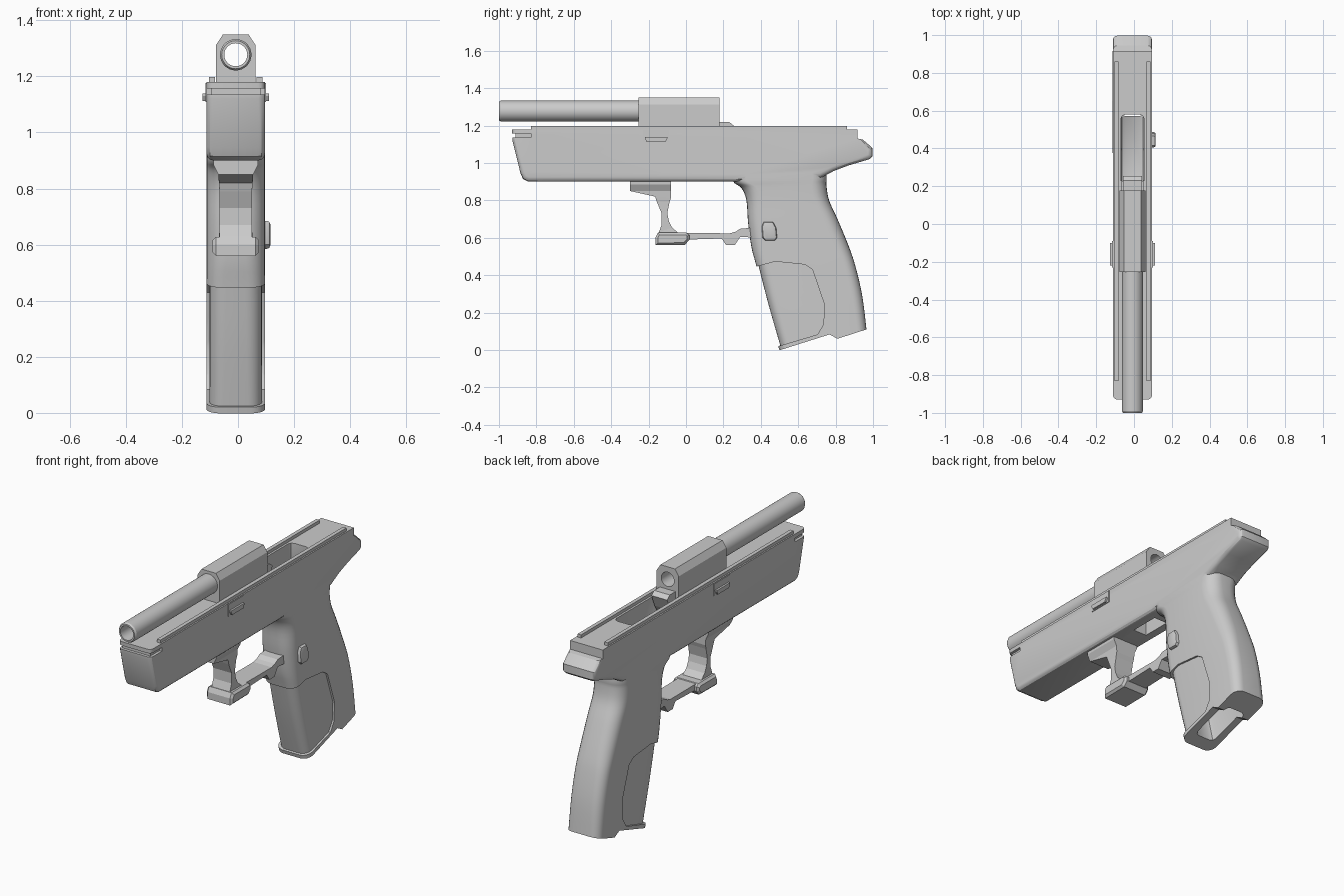
import bpy, bmesh, math
from mathutils import Vector

if "Cube" in bpy.data.objects:
    bpy.data.objects.remove(bpy.data.objects["Cube"])

CX = -0.008  # centre plane of the body


def make(name, verts, faces):
    me = bpy.data.meshes.new(name)
    bm = bmesh.new()
    vs = [bm.verts.new(v) for v in verts]
    for f in faces:
        bm.faces.new([vs[i] for i in f])
    bmesh.ops.recalc_face_normals(bm, faces=bm.faces)
    bm.to_mesh(me)
    bm.free()
    ob = bpy.data.objects.new(name, me)
    bpy.context.collection.objects.link(ob)
    return ob


def skin(name, rings):
    """Closed solid through equal-length rings, with end caps."""
    n = len(rings[0])
    verts = [p for r in rings for p in r]
    faces = [(k*n+i, k*n+(i+1) % n, (k+1)*n+(i+1) % n, (k+1)*n+i)
             for k in range(len(rings)-1) for i in range(n)]
    faces += [tuple(range(n)), tuple(range(len(verts)-n, len(verts)))]
    return make(name, verts, faces)


def prism(name, pts, x0, x1):
    """Side profile (y, z) extruded across x, relative to the centre plane."""
    return skin(name, [[(CX+x, y, z) for y, z in pts] for x in (x0, x1)])


def box(name, x0, x1, y0, y1, z0, z1):
    return prism(name, [(y0, z0), (y1, z0), (y1, z1), (y0, z1)], x0, x1)


def loft(name, sections, seg=4, sub=1):
    """Sections (front y, z, back y, z, half width, corner radius)."""
    s, out = sections, []
    for i in range(len(s)-1):
        a, b, c, d = s[max(i-1, 0)], s[i], s[i+1], s[min(i+2, len(s)-1)]
        for k in range(sub):
            t = k/sub
            out.append([q+.5*t*(r-p+t*(2*p-5*q+4*r-u+t*(3*(q-r)+u-p)))
                        for p, q, r, u in zip(a, b, c, d)] if sub > 1 else b)
    out.append(s[-1])
    rings = []
    for fy, fz, by, bz, w, r in out:
        mid = Vector((CX, (fy+by)/2, (fz+bz)/2))
        half = Vector((0, (by-fy)/2, (bz-fz)/2))
        h, d = half.length, half.normalized()
        ring = []
        for q, (sx, sy) in enumerate([(1, 1), (-1, 1), (-1, -1), (1, -1)]):
            for j in range(seg+1 if r else 1):
                an = math.pi/2*(q+j/seg)
                u = sy*(h-r)+r*math.sin(an)
                x = sx*(w-r)+r*math.cos(an)
                ring.append(mid+d*u+Vector((x, 0, 0)))
        rings.append(ring)
    return skin(name, rings)


def boolean(ob, other, op):
    m = ob.modifiers.new("b", 'BOOLEAN')
    m.operation, m.object, m.solver = op, other, 'EXACT'
    dg = bpy.context.evaluated_depsgraph_get()
    me = bpy.data.meshes.new_from_object(ob.evaluated_get(dg))
    ob.modifiers.clear()
    ob.data = me
    bpy.data.objects.remove(other)


def smooth(ob, deg=30):
    bpy.ops.object.select_all(action='DESELECT')
    ob.select_set(True)
    bpy.context.view_layer.objects.active = ob
    bpy.ops.object.shade_smooth_by_angle(angle=math.radians(deg))


def bevel(ob, offset, seg, test):
    bm = bmesh.new()
    bm.from_mesh(ob.data)
    bmesh.ops.bevel(bm, geom=[e for e in bm.edges if test(*[v.co for v in e.verts])],
                    offset=offset, segments=seg, profile=.5, affect='EDGES')
    bm.to_mesh(ob.data)
    bm.free()


# Frame: long receiver with the rear tang
body = prism("frame", [
    (-.93, 1.18), (-.928, 1.12), (-.885, .945), (-.872, .915), (-.845, .90),
    (.25, .90), (.72, .92), (.79, .957), (.87, .987), (.98, 1.02), (.997, 1.035),
    (.997, 1.08), (.945, 1.125), (.917, 1.13), (.917, 1.18)], -.104, .104)
bevel(body, .024, 3, lambda a, b: abs(a.x-b.x) < 1e-5
      and not (a.z > 1.17 and b.z > 1.17)
      and not ((a.y+b.y)/2 > .9 and (a.z+b.z)/2 > 1.12))

# Grip: rounded loft blended into the frame
grip = [(.28, 1.10, .72, 1.10, .1025, .05), (.25, .99, .745, 1.0, .1035, .07),
        (.25, .905, .752, .92, .1043, .075), (.297, .865, .751, .88, .1045, .08),
        (.323, .80, .765, .80, .1045, .08), (.332, .68, .81, .70, .1045, .075),
        (.35, .55, .872, .55, .1045, .07), (.376, .45, .908, .44, .1045, .06),
        (.43, .24, .944, .28, .1045, .055), (.505, -.02, .968, .08, .1045, .05)]
boolean(body, loft("grip", grip, 6, 4), 'UNION')

# Recessed grip panel: cut through, then refill with a slimmer core
boolean(body, prism("panel_cut", [
    (.30, .44), (.38, .447), (.478, .473), (.634, .457), (.676, .43), (.74, .243),
    (.735, .136), (.703, .083), (.505, .024), (.30, -.04)], -.2, .2), 'DIFFERENCE')
core = [(f+.012, fz, b-.03, bz, w-.011, r) for f, fz, b, bz, w, r in grip[4:]]
boolean(body, loft("grip_core", core, 6, 4), 'UNION')

# Stepped grip base
boolean(body, prism("base_cut", [
    (.3, -.065), (.505, 0), (.767, .083), (.81, .06), (.965, .11), (1.2, .18),
    (1.2, -.3), (.3, -.3)], -.3, .3), 'DIFFERENCE')

# Magazine well, forward pocket, trigger opening
boolean(body, loft("well_cut", [
    (.20, 1.3, .58, 1.3, .062, .025), (.22, 1.0, .58, 1.0, .062, .025),
    (.38, .8, .68, .8, .062, .025), (.60, -.1, .86, -.03, .062, .025)], 2), 'DIFFERENCE')
boolean(body, box("pocket_cut", -.058, .058, -.02, .32, 1.0, 1.3), 'DIFFERENCE')
boolean(body, box("trigger_cut", -.042, .042, .04, .21, .8, 1.05), 'DIFFERENCE')

# Nose groove around the front end
for x0, x1, y1 in ((-.2, -.088, -.83), (.088, .2, -.83), (-.2, .2, -.912)):
    boolean(body, box("groove_cut", x0, x1, -1, y1, 1.135, 1.157), 'DIFFERENCE')
smooth(body)

# Slide rails and side latches
for side, s in (("left", -1), ("right", 1)):
    box("rail_" + side, s*.074, s*.096, -.83, .86, 1.17, 1.198)
    box("latch_plate_" + side, s*.09, s*.108, -.23, -.09, 1.108, 1.176)
    prism("latch_ledge_" + side, [(-.22, 1.13), (-.21, 1.112), (-.11, 1.112),
          (-.10, 1.13), (-.10, 1.138), (-.22, 1.138)], s*.10, s*.119)

# Release button on the right side
btn = prism("release_button", [(.41, .60), (.425, .585), (.475, .585), (.487, .60),
            (.482, .655), (.465, .685), (.415, .685), (.405, .66)], .08, .123)
bevel(btn, .012, 2, lambda a, b: a.x > .1 and b.x > .1)
smooth(btn)

# Trigger guard: front post, foot and lower bar
loft("guard_post", [
    (-.30, .91, -.08, .91, .08, 0), (-.30, .885, -.08, .885, .08, 0),
    (-.30, .85, -.08, .85, .062, 0), (-.165, .82, -.08, .815, .06, 0),
    (-.155, .79, -.088, .79, .058, 0), (-.13, .73, -.10, .73, .058, 0),
    (-.13, .67, -.092, .69, .058, 0), (-.145, .63, -.075, .655, .058, 0),
    (-.163, .60, -.04, .625, .06, 0)])
foot = prism("guard_foot", [(-.163, .56), (-.163, .60), (-.15, .628), (0, .628),
             (.018, .615), (.018, .59), (-.005, .562)], -.083, .083)
bevel(foot, .012, 1, lambda a, b: abs(a.x-b.x) < 1e-5)
loft("guard_bar", [
    (-.10, .57, -.10, .63, .058, 0), (0, .59, 0, .625, .058, 0),
    (.19, .596, .19, .624, .058, 0), (.215, .56, .235, .624, .058, 0),
    (.26, .56, .265, .632, .058, 0), (.29, .605, .29, .648, .058, 0),
    (.38, .60, .38, .656, .058, 0)])


# Barrel: hollow tube
def circle(r, y, n=32):
    return [(CX+r*math.cos(2*math.pi*i/n), y, 1.277+r*math.sin(2*math.pi*i/n))
            for i in range(n)]


barrel = skin("barrel", [circle(.05, -1), circle(.056, -.99), circle(.056, -.2)])
boolean(barrel, skin("bore_cut", [circle(.041, -1.1), circle(.041, 0)]), 'DIFFERENCE')
smooth(barrel)

# Chamber block with the bore running through
half = [(.07, 1.18), (.07, 1.312), (.046, 1.349)]
outline = half + [(-x, z) for x, z in reversed(half)]
block = skin("chamber_block", [[(CX+x, y, z) for x, z in outline] for y in (-.255, .178)])
boolean(block, skin("bore_cut", [circle(.041, -.5), circle(.041, .5)]), 'DIFFERENCE')
smooth(block)

# Feed ramp lug below the chamber
prism("feed_ramp", [(.0, 1.22), (.23, 1.22), (.255, 1.20), (.225, 1.13), (.16, 1.02),
                    (.0, 1.02)], -.05, .05)
